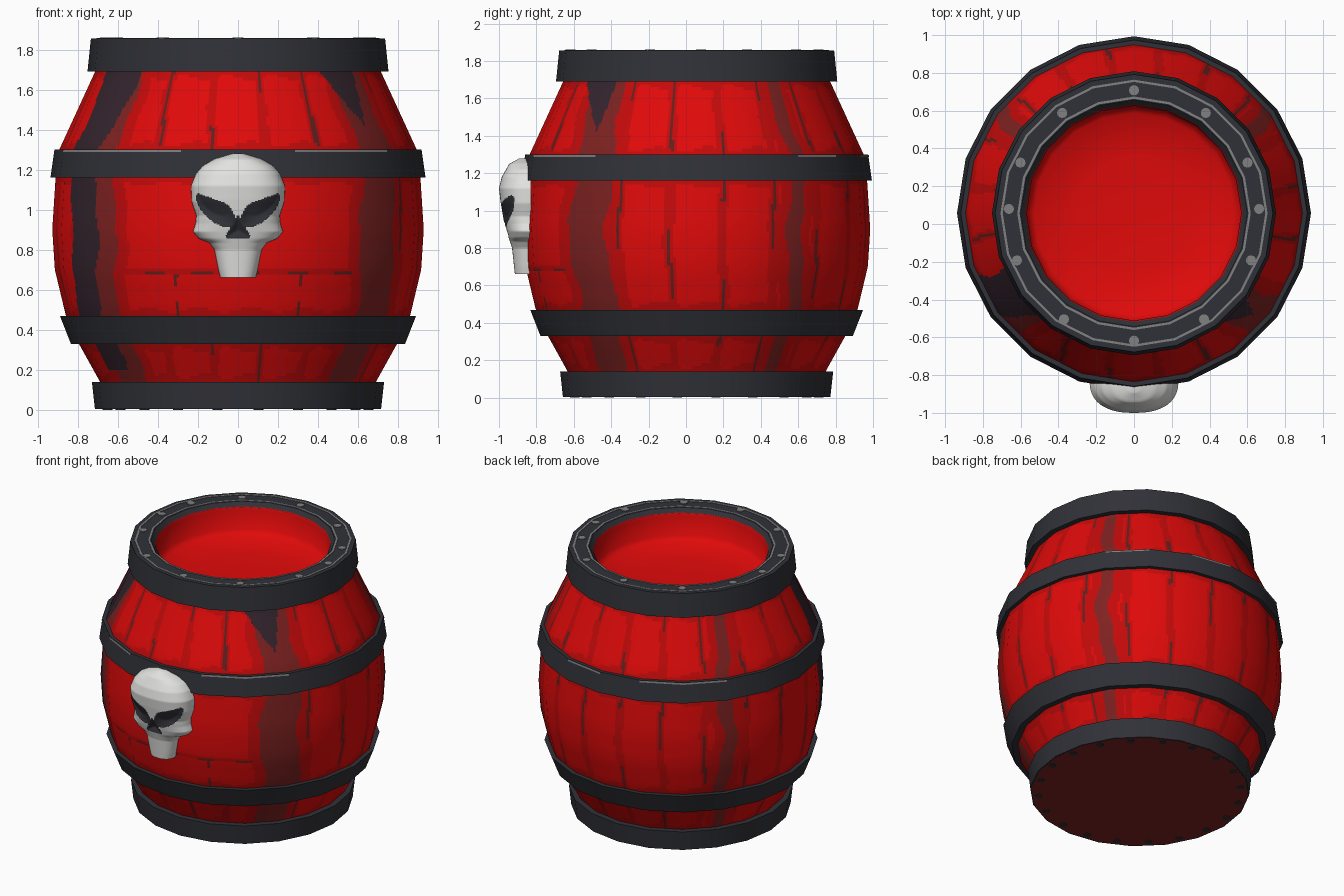
import bpy, bmesh, math
from mathutils import Vector

if "Cube" in bpy.data.objects:
    bpy.data.objects.remove(bpy.data.objects["Cube"])

CY = 0.057     # barrel axis offset in y
SIDES = 20


def material(name, r, g, b):
    m = bpy.data.materials.new(name)
    m.diffuse_color = (r, g, b, 1)
    m.use_nodes = True
    m.node_tree.nodes["Principled BSDF"].inputs["Base Color"].default_value = m.diffuse_color
    return m


RED = material("bright red", 0.75, 0.003, 0.003)
DEEP = material("deep red", 0.55, 0.003, 0.003)
RUST = material("rust red", 0.21, 0.016, 0.015)
BROWN = material("red brown", 0.12, 0.014, 0.013)
PLUM = material("dark plum", 0.035, 0.018, 0.027)
IRON = material("charcoal iron", 0.030, 0.031, 0.039)
GREY = material("worn grey", 0.22, 0.22, 0.22)
BONE = material("bone white", 0.76, 0.76, 0.75)


def lerp(points, z):
    for (z0, v0), (z1, v1) in zip(points, points[1:]):
        if z <= z1:
            return v0 + (v1 - v0) * max(0, (z - z0) / (z1 - z0))
    return points[-1][1]


def make_object(name, bm, mats, angle=40):
    me = bpy.data.meshes.new(name)
    bm.to_mesh(me)
    bm.free()
    for m in mats:
        me.materials.append(m)
    ob = bpy.data.objects.new(name, me)
    bpy.context.collection.objects.link(ob)
    if angle:
        bpy.ops.object.select_all(action='DESELECT')
        ob.select_set(True)
        bpy.context.view_layer.objects.active = ob
        bpy.ops.object.shade_smooth_by_angle(angle=math.radians(angle))
    return ob


def revolve(name, profile, mat, closed=True, angle=40, skip=()):
    """Sweep (radius, z) points round the barrel axis; upward runs face outward."""
    bm = bmesh.new()
    rings = []
    for r, z in profile:
        rings.append([bm.verts.new((r * math.sin(2 * math.pi * i / SIDES),
                                    CY - r * math.cos(2 * math.pi * i / SIDES), z))
                      for i in range(SIDES)])
    pairs = list(zip(rings, rings[1:])) + ([(rings[-1], rings[0])] if closed else [])
    for lo, hi in pairs:
        for i in range(SIDES):
            if i not in skip:
                k = (i + 1) % SIDES
                bm.faces.new((lo[i], lo[k], hi[k], hi[i]))
    bmesh.ops.remove_doubles(bm, verts=bm.verts[:], dist=1e-5)
    return make_object(name, bm, [mat], angle)


# --- wooden staves, with painted wear chosen by angle and height ---
BODY = [(0.08, 0.66), (0.15, 0.695), (0.33, 0.795), (0.47, 0.86), (0.70, 0.915),
        (0.90, 0.928), (1.15, 0.912), (1.30, 0.893), (1.72, 0.70)]
EDGES = (0.14, 0.33, 0.47, 1.16, 1.30, 1.69)


def paint(a, z):
    """0 bright, 1 deep, 2 rust, 3 brown, 4 plum; a is degrees from the front."""
    s = abs(a)
    wob = 1.5 * math.sin(9 * z) + 0.6 * math.sin(23 * z + a * 0.1)
    d = abs(s - 51 + wob)
    if a < 0 and z > 0.2:
        flare = max(0, z - 1.3) * 18
        if 51 - flare < s + wob < 66 + flare * 0.4:
            return 4
    if a > 0 and z > 1.42 and abs(a - 50 + (z - 1.42) * 22) < (z - 1.42) * 34:
        return 4
    if d < 8 or abs(s - 126 + wob) < 3:
        return 2
    k = math.floor(a / 18)
    m = abs(a - (k * 18 + 9) + wob * 0.4)
    front = s < 40 and 0.47 < z < 1.16
    if front:
        if z < 0.68 and abs(s - 20 + wob * 0.4) < 0.6 and math.sin(z * 30) > -0.5:
            return 3
        if abs(z - 0.69) < 0.008 and math.sin(a * 0.4) > 0.2:
            return 3
    elif m < 0.6 and math.sin(z * 8 + k * 2.1) > 0.1:
        return 3
    if d < 13 or abs(s - 126 + wob) < 7 or (m < 1.8 and not front):
        return 1
    if front and abs(z - 0.69) < 0.018:
        return 1
    if min(abs(z - e) for e in EDGES) < 0.03 + 0.012 * math.sin(a * 0.35):
        return 1
    return 0


bm = bmesh.new()
SUB, ROWS = 18, 110
COLS = SIDES * SUB
grid, normals = [], []
for j in range(ROWS + 1):
    z = 0.08 + 1.64 * j / ROWS
    r = lerp(BODY, z)
    slope = (lerp(BODY, z + 0.08) - lerp(BODY, z - 0.08)) / 0.16
    row = []
    for i in range(COLS):
        a0 = 2 * math.pi * (i // SUB) / SIDES
        a1 = a0 + 2 * math.pi / SIDES
        t = (i % SUB) / SUB
        p = Vector((math.sin(a0), -math.cos(a0), 0)).lerp(
            Vector((math.sin(a1), -math.cos(a1), 0)), t)
        row.append(bm.verts.new((p.x * r, CY + p.y * r, z)))
        n = p.normalized()
        normals.append(Vector((n.x, n.y, -slope)).normalized())
    grid.append(row)
for j in range(ROWS):
    for i in range(COLS):
        k = (i + 1) % COLS
        f = bm.faces.new((grid[j][i], grid[j][k], grid[j + 1][k], grid[j + 1][i]))
        f.smooth = True
        a = 360 * (i + 0.5) / COLS
        f.material_index = paint(a - 360 if a > 180 else a, 0.08 + 1.64 * (j + 0.5) / ROWS)
staves = make_object("barrel_staves", bm, [RED, DEEP, RUST, BROWN, PLUM], 0)
staves.data.normals_split_custom_set_from_vertices(normals)

# --- iron hoops ---
revolve("bottom_hoop", [(0.715, 0.004), (0.73, 0.14), (0.66, 0.14), (0.64, 0.004)], IRON)
revolve("lower_hoop", [(0.835, 0.33), (0.89, 0.47), (0.82, 0.47), (0.76, 0.33)], IRON)
revolve("upper_hoop", [(0.937, 1.16), (0.917, 1.30), (0.84, 1.30), (0.88, 1.16)], IRON)
revolve("top_rim", [(0.752, 1.69), (0.735, 1.856), (0.60, 1.856), (0.573, 1.825),
                    (0.573, 1.70), (0.68, 1.69)], IRON)

# --- red inside and underside ---
revolve("inner_bowl", [(0.575, 1.83), (0.568, 1.81), (0.568, 1.67), (0.53, 1.64),
                       (0.3, 1.62), (0, 1.61)], RED, False, 80)
revolve("base_plate", [(0, 0.003), (0.705, 0.003), (0.70, 0.02), (0, 0.02)], RUST, False)

# --- worn lines on the rim and along the upper hoop's edge ---
for label, r, w in (("outer", 0.695, 0.012), ("inner", 0.606, 0.012)):
    revolve("rim_line_" + label, [(r + w, 1.855), (r + w, 1.859),
                                  (r, 1.859), (r, 1.855)], GREY)
revolve("hoop_scratches", [(0.9215, 1.287), (0.9200, 1.298)], GREY, False,
        skip=(0, 3, 4, 5, 6, 8, 10, 13, 14, 15, 19))


# --- rivets ---
def rivets(name, angles, radius, size, cy, z, mat):
    bm = bmesh.new()
    for deg in angles:
        a = math.radians(deg)
        res = bmesh.ops.create_cone(bm, cap_ends=True, segments=12, radius1=size,
                                    radius2=size, depth=0.006)
        bmesh.ops.translate(bm, verts=res["verts"],
                            vec=(radius * math.cos(a), cy + radius * math.sin(a), z))
    make_object(name, bm, [mat])


half = (55, 25, 3, -21, -56)
rivets("rim_rivets", [90, -90, *half, *[180 - h for h in half]],
       0.663, 0.027, 0.045, 1.858, GREY)
rivets("base_rivets", [9 + i * 18 for i in range(20)], 0.66, 0.025, CY, 0.003, IRON)

# --- skull relief: half width and front depth by height ---
WIDTH = [(0.66, 0.088), (0.70, 0.098), (0.80, 0.118), (0.835, 0.145), (0.855, 0.195),
         (0.89, 0.225), (0.93, 0.212), (0.97, 0.208), (1.04, 0.232), (1.12, 0.235),
         (1.18, 0.21), (1.22, 0.175), (1.255, 0.115), (1.28, 0.03)]
FRONT = [(0.66, -0.915), (0.80, -0.93), (0.86, -0.95), (0.95, -0.975), (1.05, -0.992),
         (1.12, -1.0), (1.18, -0.985), (1.25, -0.945), (1.28, -0.89)]


def hollow(x, z):
    """Depth 0..1 inside the slanted eye sockets or the nose."""
    x = abs(x)
    dx, dz = x - 0.112, z - 1.002
    u, v = dx * 0.94 - dz * 0.34, dz * 0.94 + dx * -0.34
    eye = 1 - (u / 0.074) ** 2 - (v / 0.066) ** 2
    eye = min(eye, (0.042 - v) * 14)
    nose = min((z - 0.862) * 30, (0.05 * (0.968 - z) / 0.09 - x) * 30)
    return max(0, min(1, max(eye, nose)))


bm = bmesh.new()
NC, NR = 84, 110
rows = []
for j in range(NR + 1):
    z = 0.66 + 0.62 * j / NR
    w, yf = lerp(WIDTH, z), lerp(FRONT, z)
    row = []
    for i in range(NC + 1):
        u = math.sin(math.pi * (i / NC - 0.5))
        x = u * w
        bulge = (1 - abs(u) ** 2.4) ** (1 / 2.4) if abs(u) < 1 else 0
        y = -0.83 + (yf + 0.83) * bulge
        row.append(bm.verts.new((x, y + 0.02 * hollow(x, z), z)))
    rows.append(row)
for j in range(NR):
    for i in range(NC):
        f = bm.faces.new((rows[j][i], rows[j][i + 1], rows[j + 1][i + 1], rows[j + 1][i]))
        f.material_index = int(any(hollow(v.co.x, v.co.z) > 0 for v in f.verts))
bm.faces.new(rows[0][::-1])
bm.faces.new(rows[-1])
make_object("skull_emblem", bm, [BONE, IRON], 60)
